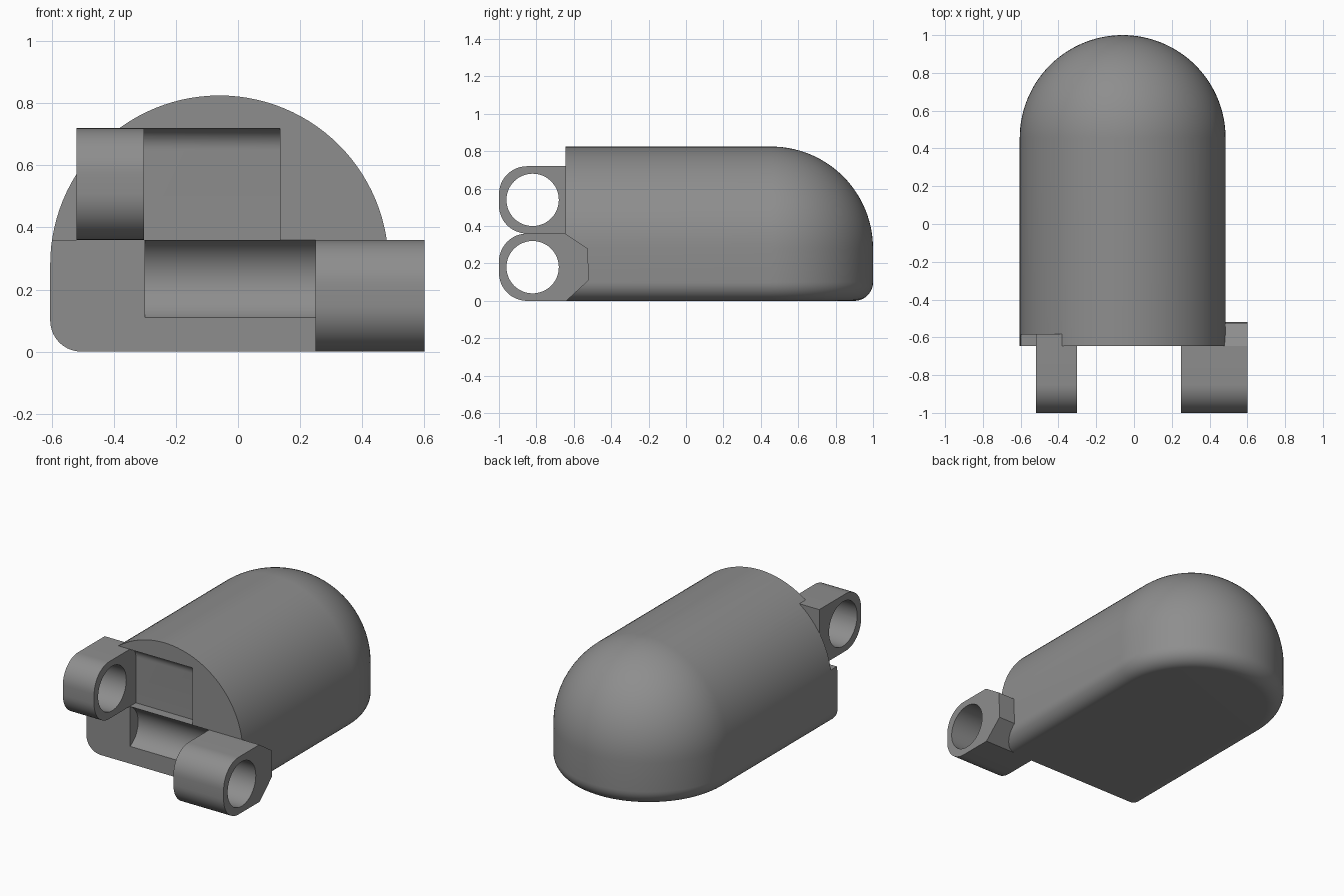
import bpy, bmesh, math
from math import sin, cos, pi

if "Cube" in bpy.data.objects:
    bpy.data.objects.remove(bpy.data.objects["Cube"])

grey = bpy.data.materials.new("grey")
grey.diffuse_color = (0.27, 0.27, 0.27, 1)
grey.use_nodes = True
grey.node_tree.nodes["Principled BSDF"].inputs["Base Color"].default_value = grey.diffuse_color


def finish(bm, name):
    bmesh.ops.remove_doubles(bm, verts=bm.verts, dist=1e-5)
    bmesh.ops.recalc_face_normals(bm, faces=bm.faces)
    me = bpy.data.meshes.new(name)
    bm.to_mesh(me)
    bm.free()
    ob = bpy.data.objects.new(name, me)
    bpy.context.collection.objects.link(ob)
    me.materials.append(grey)
    return ob


def arc(cy, cz, r, a0, a1, n):
    """Points on an arc, angles in degrees."""
    return [(cy + r * cos(math.radians(a0 + (a1 - a0) * i / n)),
             cz + r * sin(math.radians(a0 + (a1 - a0) * i / n))) for i in range(n + 1)]


def prism(name, pts, x0, x1):
    """Extrude a (y, z) outline along x."""
    bm = bmesh.new()
    a = [bm.verts.new((x0, y, z)) for y, z in pts]
    b = [bm.verts.new((x1, y, z)) for y, z in pts]
    bm.faces.new(a)
    bm.faces.new(b[::-1])
    for i in range(len(pts)):
        j = (i + 1) % len(pts)
        bm.faces.new((a[i], a[j], b[j], b[i]))
    return finish(bm, name)


def cut(ob, cutter):
    m = ob.modifiers.new("cut", 'BOOLEAN')
    m.operation = 'DIFFERENCE'
    m.solver = 'EXACT'
    m.object = cutter
    bpy.context.view_layer.objects.active = ob
    bpy.ops.object.modifier_apply(modifier=m.name)
    bpy.data.objects.remove(cutter, do_unlink=True)


def smooth(ob):
    bpy.ops.object.select_all(action='DESELECT')
    ob.select_set(True)
    bpy.context.view_layer.objects.active = ob
    bpy.ops.object.shade_smooth_by_angle(angle=math.radians(30))


# Body: half-round section swept straight, then turned around the rear end
CX, CY, R, FRONT = -0.06, 0.455, 0.545, -0.645
section = [(0, 0)] + arc(R - 0.1, 0.1, 0.1, -90, 0, 10) + arc(0, 0.28, R, 0, 90, 28)
bm = bmesh.new()
N = 64
rows = [[bm.verts.new((CX + r, FRONT, z)) for r, z in section]]
for k in range(N + 1):
    a = pi * k / N
    rows.append([bm.verts.new((CX + r * cos(a), CY + r * sin(a), z)) for r, z in section])
rows.append([bm.verts.new((CX - r, FRONT, z)) for r, z in section])
for p, q in zip(rows, rows[1:]):
    for i in range(len(section) - 1):
        bm.faces.new((p[i], p[i + 1], q[i + 1], q[i]))
bm.faces.new(rows[0] + rows[-1][-2:0:-1])
body = finish(bm, "body")

# Upper recess, rounded at its top
upper = [(-0.8, 0.36), (-0.585, 0.36)] + arc(-0.655, 0.65, 0.07, 0, 90, 10) + [(-0.8, 0.72)]
cut(body, prism("upper_recess", upper, -0.75, 0.135))
# Lower recess, a round scoop
scoop = arc(-0.703, 0.234, 0.138, -180, 180, 48)[:-1]
cut(body, prism("lower_recess", scoop, -0.30, 0.26))
smooth(body)


# Hinge knuckles: rounded nose, bored through
def knuckle(name, zc, x0, x1, back):
    r = 0.15
    nose = arc(-1 + r, zc + 0.18 - r, r, 90, 180, 12) + arc(-1 + r, zc - 0.18 + r, r, 180, 270, 12)
    ob = prism(name, nose + back, x0, x1)
    cut(ob, prism("bore", arc(-0.82, zc, 0.14, 0, 360, 48)[:-1], x0 - 0.1, x1 + 0.1))
    smooth(ob)


knuckle("upper_knuckle", 0.54, -0.52, -0.302, [(-0.583, 0.36), (-0.583, 0.72)])
knuckle("lower_knuckle", 0.18, 0.25, 0.60,
        [(-0.64, 0.0), (-0.52, 0.11), (-0.525, 0.28), (-0.645, 0.36)])
